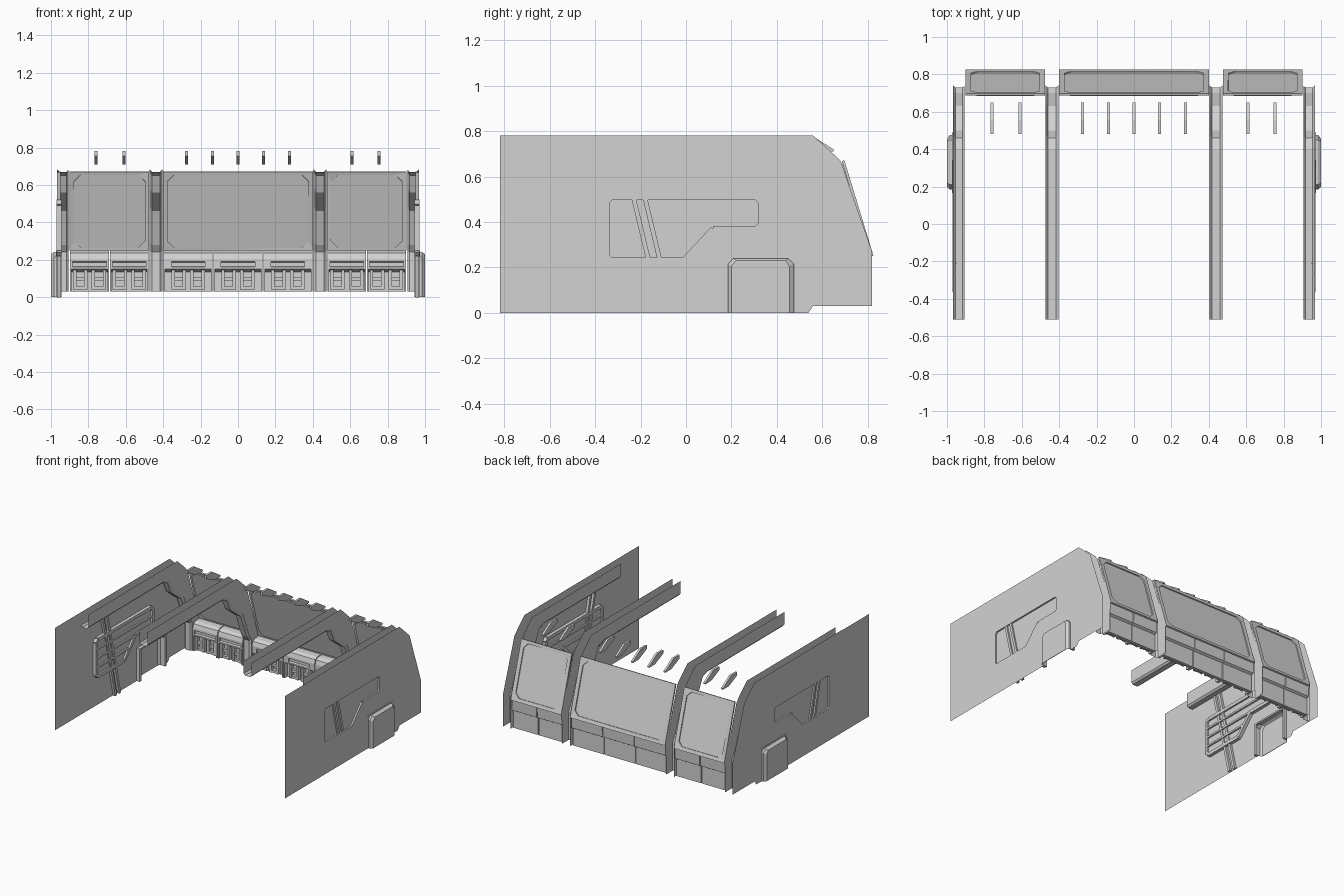
import bpy, bmesh
from mathutils import Vector

cube = bpy.data.objects.get("Cube")
if cube:
    bpy.data.objects.remove(cube)

grey = bpy.data.materials.new("plain_grey")
grey.use_nodes = True
grey.diffuse_color = (0.65, 0.65, 0.65, 1)
grey.node_tree.nodes["Principled BSDF"].inputs["Base Color"].default_value = (0.65, 0.65, 0.65, 1)


def finish(name, bm):
    bmesh.ops.recalc_face_normals(bm, faces=bm.faces)
    me = bpy.data.meshes.new(name)
    bm.to_mesh(me)
    bm.free()
    me.materials.append(grey)
    ob = bpy.data.objects.new(name, me)
    bpy.context.collection.objects.link(ob)
    return ob


def loft(name, rows, cap=False, closed=True):
    """Skin a list of equal-length point rows."""
    bm = bmesh.new()
    vs = [[bm.verts.new(p) for p in r] for r in rows]
    n = len(rows[0])
    for a, b in zip(vs, vs[1:]):
        for i in range(n if closed else n - 1):
            j = (i + 1) % n
            bm.faces.new((a[i], a[j], b[j], b[i]))
    if cap:
        bm.faces.new(vs[0])
        bm.faces.new(vs[-1])
    return finish(name, bm)


def prism(name, outline, x0, x1):
    """Extrude a (y, z) outline along x."""
    return loft(name, [[(x, y, z) for y, z in outline] for x in (x0, x1)], cap=True)


def rect(y0, y1, z0, z1):
    return [(y0, z0), (y1, z0), (y1, z1), (y0, z1)]


def chamfered(u0, u1, v0, v1, c):
    return [(u0 + c, v0), (u1 - c, v0), (u1, v0 + c), (u1, v1 - c),
            (u1 - c, v1), (u0 + c, v1), (u0, v1 - c), (u0, v0 + c)]


def sheet_with_pane(name, outer, inner, place, depth):
    """Sheet with a hole, closed by a pane set back by depth."""
    bm = bmesh.new()
    loops = [[bm.verts.new(place(u, v, 0)) for u, v in lp] for lp in (outer, inner)]
    edges = [bm.edges.new((lp[i], lp[i - 1])) for lp in loops for i in range(len(lp))]
    bmesh.ops.triangle_fill(bm, use_beauty=True, edges=edges)
    back = [bm.verts.new(place(u, v, depth)) for u, v in inner]
    for i in range(len(back)):
        bm.faces.new((loops[1][i - 1], loops[1][i], back[i], back[i - 1]))
    bm.faces.new(back)
    bmesh.ops.dissolve_limit(bm, angle_limit=0.01, verts=bm.verts, edges=bm.edges)
    return finish(name, bm)


def wall_bar(name, side, p, q, width, x0, x1):
    """Flat bar on a side wall from p to q in (y, z)."""
    p, q = Vector(p), Vector(q)
    d = (q - p).normalized() * width / 2
    n = Vector((-d.y, d.x))
    prism(name, [p - n, q - n, q + n, p + n], side * x0, side * x1)


# Side walls with recessed windows, inner frames, bars and door pockets
window = [(-.35, .25), (-.33, .23), (-.01, .23), (.12, .37), (.31, .37),
          (.33, .39), (.33, .49), (.31, .51), (-.33, .51), (-.35, .49)]
arch = [(.185, 0), (.185, .215), (.21, .24), (.45, .24), (.475, .215), (.475, 0)]
arch_out = [(.2, 0), (.2, .205), (.22, .23), (.44, .23), (.455, .205), (.455, 0)]
wall_outline = [(-.82, 0)] + arch + [(.54, 0), (.56, .03), (.82, .03), (.82, .27),
                                     (.68, .67), (.56, .78), (-.82, .78)]

for side, label in ((-1, "right"), (1, "left")):
    sheet_with_pane(label + "_wall", wall_outline, window,
                    lambda y, z, d: (side * (.97 - d), y, z), .012)
    for i, p in enumerate(window):
        wall_bar(label + "_window_frame", side, window[i - 1], p, .025, .945, .97)
    for z, end in ((.30, .04), (.37, .11), (.44, .33)):
        wall_bar(label + "_window_bar", side, (-.35, z), (end, z), .014, .945, .957)
    for foot, head in (((-.06, 0), (-.22, .67)), ((-.11, 0), (-.27, .67))):
        wall_bar(label + "_slanted_strip", side, foot, head, .02, .95, .969)
    loft(label + "_door_pocket",
         [[(side * .95, y, z) for y, z in arch],
          [(side * .985, y, z) for y, z in arch],
          [(side, y, z) for y, z in arch_out]], closed=False)
    prism(label + "_door_face", arch_out, side * .996, side)
    for r in (rect(.165, .187, 0, .25), rect(.473, .49, 0, .25), rect(.165, .49, .238, .25)):
        prism(label + "_door_frame", r, side * .945, side * .972)

# Ribs: channels open outward, running along the roof and down the back
inner_path = [(-.51, .67), (.40, .67), (.46, .65), (.50, .56), (.59, .49),
              (.63, .46), (.70, .28), (.73, .24), (.73, .03)]
outer_path = [(-.51, .78), (.50, .78), (.56, .78), (.60, .745), (.66, .69),
              (.685, .66), (.77, .41), (.82, .27), (.82, .03)]
for name, x0, x1 in (("right_wall_rib", -.967, -.905), ("right_middle_rib", -.472, -.405),
                     ("left_middle_rib", .405, .472), ("left_wall_rib", .905, .967)):
    rows = []
    for a, b in zip(inner_path, outer_path):
        a, b = Vector(a), Vector(b)
        s = a.lerp(b, .12)
        rows.append([(x0, *b), (x0, *s), (x0 + .012, *a),
                     (x1 - .012, *a), (x1, *s), (x1, *b)])
    loft(name, rows, closed=False)


# Sloping back windows
def back_place(x, t, d):
    low, high = Vector((.82, .25)), Vector((.692, .67))
    y, z = low.lerp(high, t / .44)
    return (x, y - d * .96, z - d * .28)


bays = [("right", -.90, -.475, 2), ("centre", -.40, .40, 3), ("left", .475, .90, 2)]
unit_outline = [(.80, .25), (.77, .248), (.745, .235), (.735, .205), (.735, .19), (.75, .185),
                (.75, .165), (.735, .16), (.735, .15), (.77, .135), (.77, .03), (.795, .03),
                (.795, .16), (.812, .17), (.815, .25)]
for label, x0, x1, count in bays:
    pane = sheet_with_pane(label + "_back_window",
                           [(x0, 0), (x1, 0), (x1, .44), (x0, .44)],
                           chamfered(x0 + .025, x1 - .025, .022, .42, .035), back_place, .008)
    mod = pane.modifiers.new("thickness", "SOLIDIFY")
    mod.thickness = .012
    mod.offset = 0

    # Console units below the windows
    w = (x1 - x0) / count
    for k in range(count):
        a, b = x0 + k * w + .003, x0 + (k + 1) * w - .003
        c = (a + b) / 2
        prism(label + "_console", unit_outline, a, b)
        for e0, e1 in ((a, c - .09), (c + .09, b)):
            prism(label + "_console_cheek", rect(.735, .77, .15, .20), e0, e1)
        for e in (c - .05, c + .05):
            for post in (-.03, .03):
                prism(label + "_bracket_post", rect(.74, .775, .04, .145),
                      e + post - .009, e + post + .009)
            prism(label + "_bracket_bar", rect(.75, .775, .085, .105), e - .03, e + .03)
            prism(label + "_bracket_foot", rect(.745, .775, .04, .058), e - .03, e + .03)
        prism(label + "_console_side", rect(.735, .79, .03, .15), a, a + .008)
        prism(label + "_console_side", rect(.735, .79, .03, .15), b - .008, b)

# Roof fins
fin = [(.65, .71), (.58, .71), (.48, .755), (.48, .78), (.555, .78), (.65, .72)]
for x in (-.76, -.61, -.275, -.137, 0, .137, .275, .61, .755):
    prism("roof_fin", fin, x - .008, x + .008)
